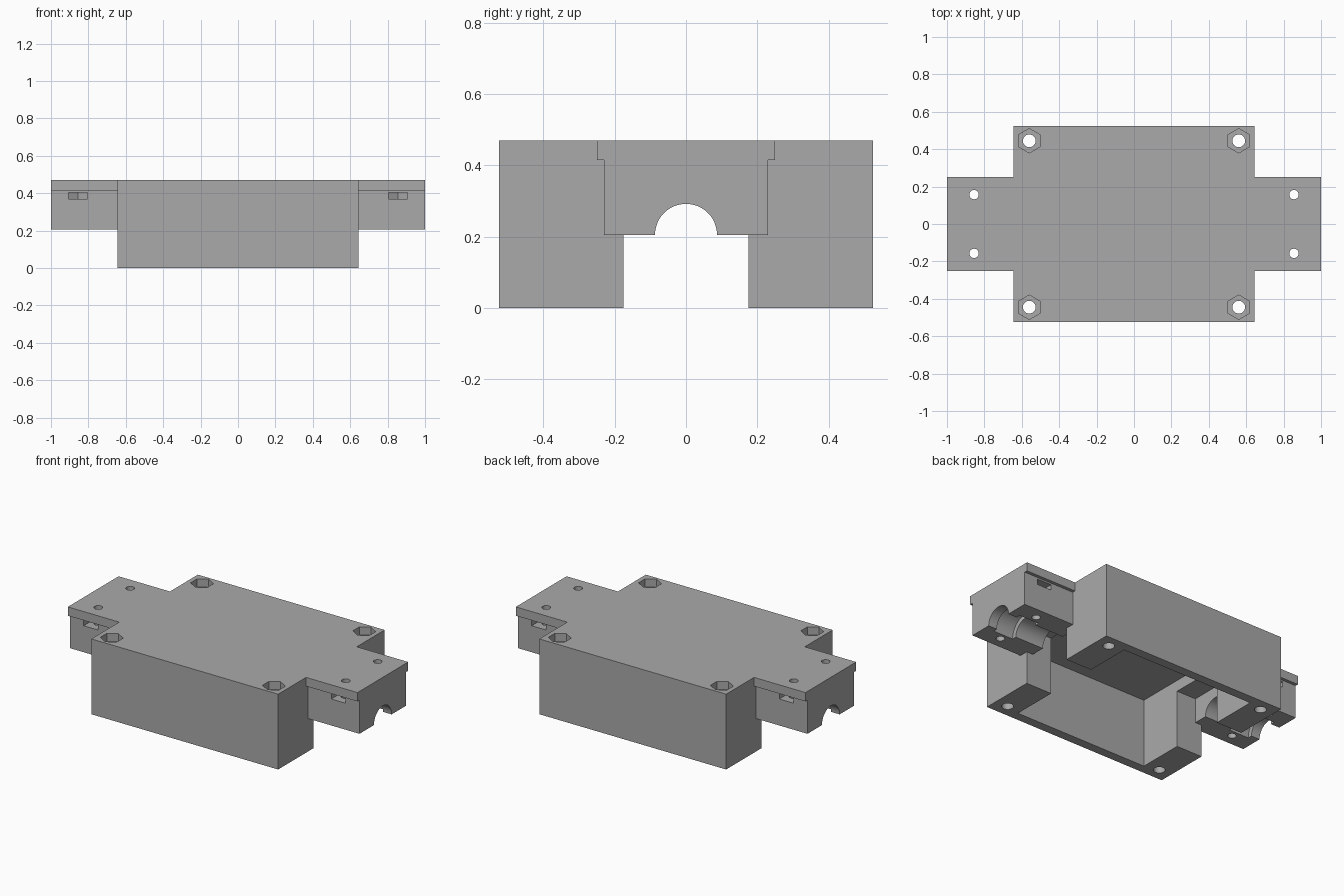
import bpy
import math

cube = bpy.data.objects.get("Cube")
if cube:
    bpy.data.objects.remove(cube, do_unlink=True)

TOP = 0.47        # top plate height
SPLIT = 0.205     # parting plane through the shaft axis

grey = bpy.data.materials.new("plain_grey")
grey.use_nodes = True
colour = (0.4, 0.4, 0.4, 1)
grey.diffuse_color = colour
grey.node_tree.nodes["Principled BSDF"].inputs["Base Color"].default_value = colour


def box(name, x, y, z):
    """Box from (low, high) ranges on each axis."""
    mid = [(a + b) / 2 for a, b in (x, y, z)]
    bpy.ops.mesh.primitive_cube_add(size=1, location=mid)
    ob = bpy.context.object
    ob.name = name
    ob.scale = [b - a for a, b in (x, y, z)]
    bpy.ops.object.transform_apply(location=True, rotation=True, scale=True)
    return ob


def rod(name, radius, x, y, z, sides=32):
    """Upright cylinder over the z range."""
    bpy.ops.mesh.primitive_cylinder_add(
        vertices=sides, radius=radius, depth=z[1] - z[0],
        location=(x, y, (z[0] + z[1]) / 2))
    ob = bpy.context.object
    ob.name = name
    bpy.ops.object.transform_apply(location=True, rotation=True, scale=True)
    return ob


def shaft(name, radius, x):
    """Cylinder lying along x on the parting plane."""
    bpy.ops.mesh.primitive_cylinder_add(
        vertices=48, radius=radius, depth=x[1] - x[0],
        location=((x[0] + x[1]) / 2, 0, SPLIT), rotation=(0, math.pi / 2, 0))
    ob = bpy.context.object
    ob.name = name
    bpy.ops.object.transform_apply(location=True, rotation=True, scale=True)
    return ob


def combine(target, tool, operation):
    """Apply a boolean and discard the tool."""
    mod = target.modifiers.new(operation, "BOOLEAN")
    mod.operation = operation
    mod.solver = "EXACT"
    mod.object = tool
    bpy.context.view_layer.objects.active = target
    bpy.ops.object.modifier_apply(modifier=mod.name)
    bpy.data.objects.remove(tool, do_unlink=True)


def span(side, near, far):
    """Range mirrored to the given side."""
    return tuple(sorted((side * near, side * far)))


# Central bridge with end arms, arm lips and the two side legs
housing = box("housing", (-1, 1), (-0.23, 0.23), (SPLIT, TOP))
combine(housing, box("lip", (-1, 1), (-0.25, 0.25), (0.415, TOP)), "UNION")
for s in (-1, 1):
    combine(housing, box("leg", (-0.645, 0.645), span(s, 0.175, 0.525), (0, TOP)), "UNION")

# Main cavity open at the bottom, with a shallower bay at each end
combine(housing, box("cavity", (-0.465, 0.465), (-0.467, 0.467), (-0.1, 0.43)), "DIFFERENCE")
for s in (-1, 1):
    combine(housing, box("bay", span(s, 0.4, 0.6), (-0.175, 0.175), (0.1, 0.36)), "DIFFERENCE")

# Half-round shaft bore and a wider bearing groove in each arm
for s in (-1, 1):
    combine(housing, shaft("bore", 0.087, span(s, 0.55, 1.1)), "DIFFERENCE")
    combine(housing, shaft("groove", 0.115, span(s, 0.8, 0.94)), "DIFFERENCE")

# Corner bolts with hexagonal nut pockets, arm screws with side nut slots
for sx in (-1, 1):
    for sy in (-1, 1):
        x, y = sx * 0.56, sy * 0.445
        combine(housing, rod("bolt_hole", 0.034, x, y, (-0.1, 0.6)), "DIFFERENCE")
        combine(housing, rod("nut_pocket", 0.065, x, y, (0.42, 0.6), 6), "DIFFERENCE")
        x, y = sx * 0.855, sy * 0.157
        combine(housing, rod("screw_hole", 0.025, x, y, (0.1, 0.6)), "DIFFERENCE")
        slot = box("nut_slot", (x - 0.05, x + 0.05), span(sy, 0.157, 0.3), (0.37, 0.405))
        combine(slot, rod("nut_end", 0.0577, x, y, (0.37, 0.405), 6), "UNION")
        combine(housing, slot, "DIFFERENCE")

housing.data.materials.clear()
housing.data.materials.append(grey)
for face in housing.data.polygons:
    face.material_index = 0
bpy.ops.object.select_all(action="DESELECT")
housing.select_set(True)
bpy.context.view_layer.objects.active = housing
bpy.ops.object.shade_smooth_by_angle(angle=math.radians(30))
